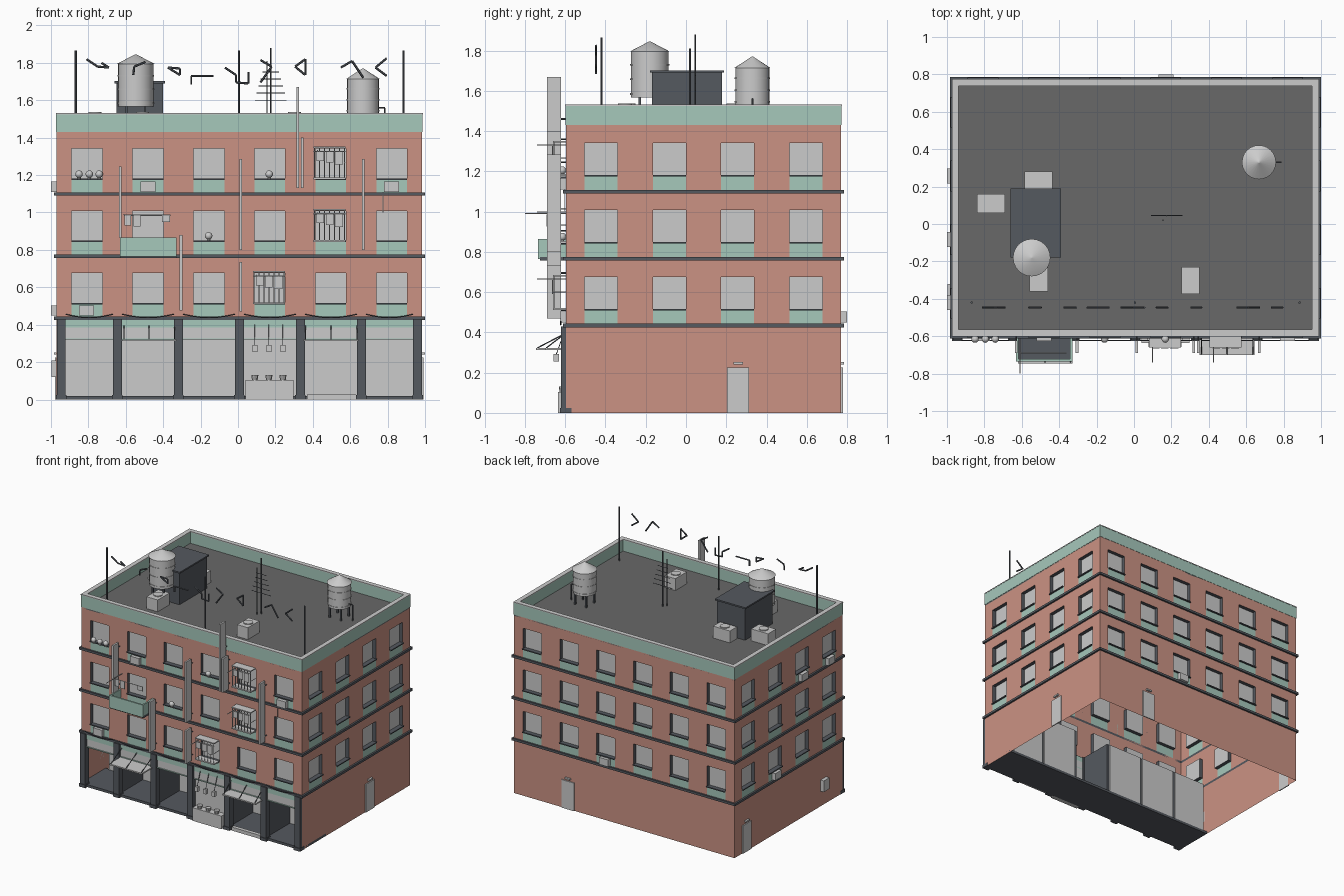
import bpy, bmesh, math
from mathutils import Vector, Matrix

if "Cube" in bpy.data.objects:
    bpy.data.objects.remove(bpy.data.objects["Cube"])

X0, X1, Y0, Y1 = -0.97, 0.985, -0.597, 0.771
CX, CY = (X0 + X1) / 2, (Y0 + Y1) / 2
LEVELS = (0.44, 0.773, 1.106)


def material(name, r, g, b):
    m = bpy.data.materials.new(name)
    m.diffuse_color = (r, g, b, 1)
    m.use_nodes = True
    m.node_tree.nodes["Principled BSDF"].inputs["Base Color"].default_value = m.diffuse_color
    return m


BRICK = material("brick", 0.6, 0.29, 0.23)
GREEN = material("green_panel", 0.38, 0.58, 0.5)
DARK = material("dark_trim", 0.09, 0.1, 0.115)
ROOF = material("roof_felt", 0.14, 0.14, 0.14)
GREY = material("plain_grey", 0.8, 0.8, 0.8)


def finish(bm, name, *mats):
    me = bpy.data.meshes.new(name)
    bm.to_mesh(me)
    bm.free()
    for m in mats:
        if m:
            me.materials.append(m)
    ob = bpy.data.objects.new(name, me)
    bpy.context.collection.objects.link(ob)
    return ob


def box(name, x0, x1, y0, y1, z0, z1, mat=None):
    bm = bmesh.new()
    m = Matrix.Translation(((x0 + x1) / 2, (y0 + y1) / 2, (z0 + z1) / 2)) @ Matrix.Diagonal((x1 - x0, y1 - y0, z1 - z0, 1))
    bmesh.ops.create_cube(bm, size=1, matrix=m)
    return finish(bm, name, mat)


def cyl(name, x, y, z0, z1, r0, r1=None, n=24, mat=None):
    bm = bmesh.new()
    bmesh.ops.create_cone(bm, cap_ends=True, segments=n, radius1=r0, radius2=r0 if r1 is None else r1,
                          depth=z1 - z0, matrix=Matrix.Translation((x, y, (z0 + z1) / 2)))
    ob = finish(bm, name, mat)
    ob.data.shade_smooth()
    ob.data.set_sharp_from_angle(angle=math.radians(30))
    return ob


def rod(name, pts, r, mat=None, n=6):
    bm = bmesh.new()
    for a, b in zip(pts, pts[1:]):
        a, b = Vector(a), Vector(b)
        d = b - a
        m = Matrix.Translation((a + b) / 2) @ d.to_track_quat('Z', 'Y').to_matrix().to_4x4()
        bmesh.ops.create_cone(bm, cap_ends=True, segments=n, radius1=r, radius2=r, depth=d.length, matrix=m)
    return finish(bm, name, mat)


def ring(name, z0, z1, out, inn, mat):
    a, b, c, d = X0 - out, X1 + out, Y0 - out, Y1 + out
    w = out + inn
    box(name + "_front", a, b, c, c + w, z0, z1, mat)
    box(name + "_back", a, b, d - w, d, z0, z1, mat)
    box(name + "_left", a, a + w, c + w, d - w, z0, z1, mat)
    box(name + "_right", b - w, b, c + w, d - w, z0, z1, mat)


# Walls: sheet with recessed windows and a green panel under each one
def facade(name, ox, oy, dx, dy, length, count, pitch, zbase):
    bm = bmesh.new()

    def P(u, v, d=0):
        return bm.verts.new((ox + dx * u - dy * d, oy + dy * u + dx * d, v))

    def quad(pts, mi):
        bm.faces.new([P(*p) for p in pts]).material_index = mi

    us = [0]
    for i in range(count):
        c = length / 2 + (i - (count - 1) / 2) * pitch
        us += [c - 0.082, c + 0.082]
    us.append(length)
    vs = [zbase]
    for b in LEVELS:
        vs += [b, b + 0.072, b + 0.236]
    vs.append(1.43)
    for i, (a, b) in enumerate(zip(us, us[1:])):
        for j, (c, d) in enumerate(zip(vs, vs[1:])):
            if i % 2 and j % 3 == 2:
                e = 0.03
                quad([(a, c, e), (b, c, e), (b, d, e), (a, d, e)], 3)
                quad([(a, c), (b, c), (b, c, e), (a, c, e)], 2)
                quad([(a, d, e), (b, d, e), (b, d), (a, d)], 2)
                quad([(a, c), (a, c, e), (a, d, e), (a, d)], 2)
                quad([(b, c, e), (b, c), (b, d), (b, d, e)], 2)
                # sill
                s, t, h = -0.012, c - 0.004, c + 0.004
                quad([(a, t, s), (b, t, s), (b, h, s), (a, h, s)], 2)
                quad([(a, h, s), (b, h, s), (b, h), (a, h)], 2)
                quad([(a, t), (b, t), (b, t, s), (a, t, s)], 2)
            else:
                quad([(a, c), (b, c), (b, d), (a, d)], 1 if i % 2 and j % 3 == 1 else 0)
    bmesh.ops.remove_doubles(bm, verts=bm.verts, dist=1e-5)
    finish(bm, name, BRICK, GREEN, DARK, GREY)


facade("front_wall", X0, Y0, 1, 0, X1 - X0, 6, 0.326, 0.43)
facade("right_wall", X1, Y0, 0, 1, Y1 - Y0, 4, 0.34, 0)
facade("back_wall", X1, Y1, -1, 0, X1 - X0, 6, 0.326, 0)
facade("left_wall", X0, Y1, 0, -1, Y1 - Y0, 4, 0.34, 0)

# Floor bands, parapet and roof deck
for z in (0.425, 0.757, 1.09):
    ring("floor_band", z, z + 0.018, 0.014, 0, DARK)
ring("parapet", 1.43, 1.525, 0.002, 0.028, GREEN)
ring("parapet_cap", 1.525, 1.532, 0.004, 0.032, GREY)
box("roof_deck", X0, X1, Y0, Y1, 1.42, 1.435, ROOF)

# Ground floor shop bays
cols = [X0 + 0.025] + [CX + (i - 2) * 0.326 for i in range(5)] + [X1 - 0.025]
for c in cols:
    box("shop_pillar", c - 0.024, c + 0.024, -0.62, -0.57, 0, 0.43, DARK)
    box("pillar_base", c - 0.028, c + 0.028, -0.625, -0.57, 0, 0.025, DARK)
for c in cols[1:-1]:
    box("shop_partition", c - 0.01, c + 0.01, -0.57, -0.3, 0, 0.43, DARK)
box("shop_floor", X0, X1, -0.6, -0.29, 0, 0.02, DARK)
for i, (a, b) in enumerate(zip(cols, cols[1:])):
    y = -0.585 if i == 3 else -0.3
    box("shop_back", a + 0.01, b - 0.01, y, y + 0.01, 0.02, 0.425)
    a, b = a + 0.024, b - 0.024
    box("shop_transom", a, b, -0.6, -0.575, 0.325, 0.385)
    box("shop_green_strip", a, b, -0.603, -0.575, 0.385, 0.425, GREEN)
    box("shop_green_bead", a, b, -0.605, -0.575, 0.32, 0.327, GREEN)
    # sagging cable above the bay
    pts = [(a + (b - a) * t / 6, -0.622, 0.455 - 0.018 * math.sin(math.pi * t / 6)) for t in range(7)]
    rod("shop_cable", pts, 0.003, DARK, 5)

# Shop awnings with stays, doorstep
for a, b, y in ((-0.62, -0.33, -0.745), (0.35, 0.645, -0.70)):
    box("awning", a, b, y, -0.6, 0.312, 0.322)
    for x in (a + 0.01, (a + b) / 2, b - 0.01):
        rod("awning_stay", [(x, y + 0.005, 0.322), (x, -0.6, 0.395)], 0.003, DARK)
box("doorstep", 0.37, 0.63, -0.61, -0.58, 0, 0.028)

# Food counter with pots and hanging lanterns
box("counter", 0.04, 0.297, -0.635, -0.585, 0, 0.105)
for x in (0.09, 0.165, 0.24):
    cyl("counter_pot", x, -0.612, 0.105, 0.13, 0.016, 0.02, 10)
    box("hanging_lantern", x - 0.013, x + 0.013, -0.658, -0.632, 0.255, 0.292)
    rod("lantern_cord", [(x, -0.645, 0.29), (x, -0.605, 0.4)], 0.002, DARK)

# Service doors with lamps
box("right_door", X1, X1 + 0.008, 0.204, 0.313, 0, 0.225)
box("right_lamp", X1, X1 + 0.015, 0.235, 0.282, 0.24, 0.252)
box("left_door", X0 - 0.008, X0, 0.565, 0.675, 0, 0.225)
box("left_lamp", X0 - 0.015, X0, 0.597, 0.643, 0.24, 0.252)
box("back_door", 0.45, 0.56, Y1, Y1 + 0.008, 0, 0.225)
box("back_lamp", 0.482, 0.528, Y1, Y1 + 0.015, 0.24, 0.252)
box("meter_box", -0.998, X0, -0.39, -0.32, 0.12, 0.21)

# Wall air conditioners
for x, z in ((-0.81, 0.448), (-0.48, 1.11), (0.82, 1.11)):
    box("front_ac", x - 0.04, x + 0.04, -0.625, Y0, z, z + 0.056)
for y, z in ((0.256, 0.448), (-0.082, 1.11), (-0.42, 1.11)):
    box("left_ac", -1.0, X0, y - 0.04, y + 0.04, z, z + 0.056)
box("back_ac", 0.13, 0.21, Y1, 0.8, 0.448, 0.504)
rod("ac_drain", [(0.775, -0.605, 1.11), (0.775, -0.605, 1.0)], 0.002)

# Balcony with washing line
box("balcony_floor", -0.63, -0.33, -0.725, Y0, 0.757, 0.775, DARK)
box("balcony_front", -0.63, -0.33, -0.735, -0.722, 0.765, 0.865, GREEN)
for x in (-0.63, -0.342):
    box("balcony_side", x, x + 0.012, -0.722, Y0, 0.765, 0.865, GREEN)
rod("washing_pole", [(-0.61, Y0, 0.99), (-0.61, -0.80, 0.99)], 0.003)
rod("washing_line", [(-0.61, -0.69, 0.985), (-0.36, -0.69, 0.985)], 0.003)
for x, w, h in ((-0.59, 0.035, 0.055), (-0.54, 0.04, 0.06), (-0.385, 0.045, 0.035)):
    box("washing", x - w / 2, x + w / 2, -0.692, -0.688, 0.985 - h, 0.985)

# Window cages with bars, pole and washing
for x, z in ((0.165, 0.51), (0.49, 0.843), (0.49, 1.176)):
    a, b, y = x - 0.085, x + 0.085, -0.66
    box("cage_floor", a, b, y, Y0, z, z + 0.01)
    box("cage_roof", a, b, y, Y0, z + 0.168, z + 0.176)
    for i in range(7):
        t = a + 0.005 + i * 0.16 / 6
        rod("cage_bar", [(t, y + 0.004, z), (t, y + 0.004, z + 0.17)], 0.003, None, 4)
    for t in (a + 0.004, b - 0.004):
        rod("cage_side_rail", [(t, y, z + 0.09), (t, Y0, z + 0.09)], 0.003, None, 4)
    rod("cage_rail", [(a, y + 0.004, z + 0.15), (b, y + 0.004, z + 0.15)], 0.003, None, 4)
    rod("cage_pole", [(a + 0.02, Y0, z + 0.155), (a + 0.02, -0.74, z + 0.155)], 0.003)
    for t, w, h in ((-0.05, 0.04, 0.05), (0.0, 0.04, 0.06), (0.05, 0.045, 0.07)):
        box("cage_washing", x + t - w / 2, x + t + w / 2, y - 0.006, y - 0.002, z + 0.15 - h, z + 0.15)

# Blade boards on brackets
for x, z0, z1 in ((-0.63, 0.865, 1.245), (-0.305, 0.475, 0.88), (0.015, 0.47, 0.735), (0.015, 0.80, 1.285),
                  (0.32, 1.13, 1.67), (0.343, 1.13, 1.40), (0.67, 0.80, 1.285)):
    box("blade_board", x - 0.007, x + 0.007, -0.69, -0.622, z0, z1)
    for z in (z0 + 0.04, min(z1, 1.5) - 0.04):
        rod("board_bracket", [(x, -0.63, z), (x, Y0, z)], 0.004, DARK)

# Round lanterns on the sills
for x, z in ((-0.85, 1.205), (-0.795, 1.205), (-0.742, 1.205), (0.167, 1.205), (-0.157, 0.875)):
    bm = bmesh.new()
    bmesh.ops.create_uvsphere(bm, u_segments=12, v_segments=8, radius=0.02, matrix=Matrix.Translation((x, -0.615, z)))
    finish(bm, "lantern", None).data.shade_smooth()
    cyl("lantern_base", x, -0.615, z - 0.026, z - 0.012, 0.01, n=10)

# Roof stair house and roof units
box("stair_house", -0.65, -0.40, -0.17, 0.18, 1.435, 1.69, DARK)
box("stair_house_cap", -0.66, -0.39, -0.18, 0.19, 1.69, 1.702, DARK)
for a, b, c, d in ((-0.585, -0.435, 0.19, 0.28), (-0.84, -0.69, 0.06, 0.16), (-0.56, -0.46, -0.36, -0.21), (0.255, 0.35, -0.375, -0.23)):
    box("roof_unit", a, b, c, d, 1.435, 1.53)
    cyl("unit_fan", (a + b) / 2, (c + d) / 2, 1.53, 1.537, 0.035, n=16)

# Water tanks
for x, y, r, z0, z1, top in ((-0.547, -0.18, 0.097, 1.567, 1.795, 1.845), (0.668, 0.33, 0.088, 1.53, 1.713, 1.77)):
    cyl("tank_body", x, y, z0, z1, r - 0.003)
    cyl("tank_roof", x, y, z1, top, r + 0.003, 0.004)
    for k in (0.06, 0.38, 0.7):
        z = z0 + (z1 - z0) * k
        cyl("tank_hoop", x, y, z, z + 0.008, r)
    for k in range(4):
        t = math.pi * (k / 2 + 0.25)
        lx, ly = x + 0.07 * math.cos(t), y + 0.07 * math.sin(t)
        box("tank_leg", lx - 0.006, lx + 0.006, ly - 0.006, ly + 0.006, 1.435, z0 + 0.004, DARK)
rod("tank_pipe", [(0.74, 0.33, 1.56), (0.785, 0.33, 1.56), (0.785, 0.33, 1.435)], 0.005, DARK)

# Aerials
rod("aerial_mast", [(0.175, 0.045, 1.435), (0.175, 0.045, 1.88)], 0.004, DARK)
rod("aerial_mast", [(0.155, 0.02, 1.435), (0.155, 0.02, 1.81)], 0.004, DARK)
for i in range(5):
    w = 0.085 - 0.01 * i
    rod("aerial_bar", [(0.175 - w, 0.045, 1.6 + 0.038 * i), (0.175 + w, 0.045, 1.6 + 0.038 * i)], 0.0025, DARK)

# Roof frame poles and abstract bent tubes
for x in (-0.868, 0.005, 0.885):
    rod("roof_pole", [(x, -0.42, 1.435), (x, -0.42, 1.865)], 0.006, DARK, 8)
TUBES = [[(-.81, 1.82), (-.75, 1.78), (-.69, 1.775), (-.73, 1.80)], [(-.56, 1.735), (-.555, 1.78), (-.495, 1.805)],
         [(-.375, 1.775), (-.31, 1.77), (-.31, 1.735), (-.375, 1.775)], [(-.25, 1.685), (-.25, 1.73), (-.13, 1.73)],
         [(-.07, 1.775), (-.01, 1.735), (-.01, 1.695), (.055, 1.69), (.055, 1.75)],
         [(.12, 1.815), (.18, 1.78), (.12, 1.695)], [(.36, 1.82), (.305, 1.78), (.36, 1.735), (.36, 1.82)],
         [(.55, 1.775), (.61, 1.81), (.67, 1.72)], [(.795, 1.825), (.735, 1.775), (.795, 1.73)]]
for pts in TUBES:
    rod("bent_tube", [(x, -0.447, z) for x, z in pts], 0.006, DARK)
